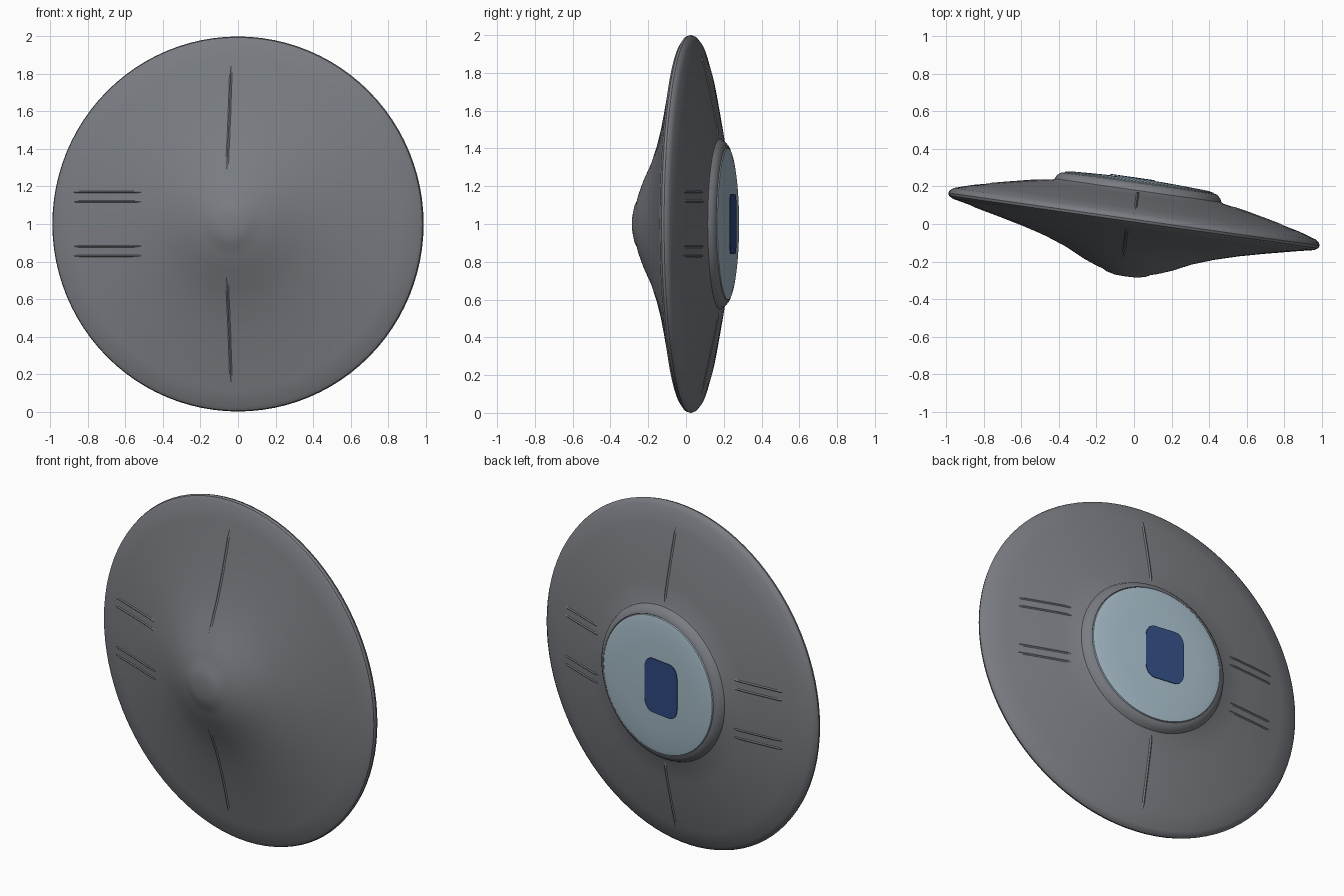
import bpy, bmesh
from math import sin, cos, pi, radians
from mathutils import Matrix

if "Cube" in bpy.data.objects:
    bpy.data.objects.remove(bpy.data.objects["Cube"])

# Whole saucer is swung slightly about the vertical axis
PLACE = Matrix.Translation((0, 0.025, 1.0)) @ Matrix.Rotation(radians(-8.1), 4, 'Z')

# Profiles as (radius, local y); front is -y
FRONT = [(0, -.308), (.06, -.306), (.105, -.295), (.13, -.282), (.17, -.27), (.24, -.243),
         (.34, -.195), (.45, -.155), (.58, -.117), (.72, -.083), (.88, -.047), (.975, -.027)]
RIM = [(.995, -.014), (1, 0), (.995, .014)]
BACK = [(.975, .03), (.88, .06), (.72, .097), (.58, .128), (.46, .15)]


def material(name, col):
    m = bpy.data.materials.new(name)
    m.diffuse_color = (*col, 1)
    m.use_nodes = True
    m.node_tree.nodes["Principled BSDF"].inputs["Base Color"].default_value = m.diffuse_color
    return m


HULL = material("hull_grey", (.19, .2, .22))
PALE = material("pale_blue", (.38, .5, .58))
DARK = material("deep_blue", (.03, .07, .22))


def finish(name, bm, mat, angle=35):
    bmesh.ops.remove_doubles(bm, verts=bm.verts, dist=1e-5)
    bmesh.ops.recalc_face_normals(bm, faces=bm.faces)
    me = bpy.data.meshes.new(name)
    bm.to_mesh(me)
    bm.free()
    ob = bpy.data.objects.new(name, me)
    bpy.context.collection.objects.link(ob)
    ob.matrix_world = PLACE
    me.materials.append(mat)
    bpy.ops.object.select_all(action='DESELECT')
    ob.select_set(True)
    bpy.context.view_layer.objects.active = ob
    bpy.ops.object.shade_smooth_by_angle(angle=radians(angle))
    return ob


def lathe(name, profile, mat, n=96):
    bm = bmesh.new()
    vs = [bm.verts.new((r, y, 0)) for r, y in profile]
    es = [bm.edges.new(p) for p in zip(vs, vs[1:])]
    bmesh.ops.spin(bm, geom=vs + es, cent=(0, 0, 0), axis=(0, 1, 0),
                   angle=2 * pi, steps=n, use_merge=True)
    return finish(name, bm, mat)


def depth(profile, r):
    pts = sorted(profile)
    for (r0, y0), (r1, y1) in zip(pts, pts[1:]):
        if r0 <= r <= r1:
            return y0 + (y1 - y0) * (r - r0) / (r1 - r0)
    return pts[-1][1]


# Thin seam rib that hugs the hull between two points of the disc
def rib(name, profile, side, a, b, width=.012, height=.006, n=14):
    bm = bmesh.new()
    dx, dz = b[0] - a[0], b[1] - a[1]
    ln = (dx * dx + dz * dz) ** .5
    px, pz = -dz / ln * width, dx / ln * width
    rows = []
    for i in range(n + 1):
        x, z = a[0] + dx * i / n, a[1] + dz * i / n
        y = depth(profile, (x * x + z * z) ** .5)
        lift = 0 if i in (0, n) else height
        rows.append([bm.verts.new((x + px * k, y + side * (lift if k == 0 else -.004), z + pz * k))
                     for k in (-1, 0, 1)])
    for p, q in zip(rows, rows[1:]):
        for k in (0, 1):
            bm.faces.new((p[k], p[k + 1], q[k + 1], q[k]))
        bm.faces.new((p[2], p[0], q[0], q[2]))
    for row in (rows[0], rows[-1]):
        bm.faces.new(row)
    finish(name, bm, HULL)


# Main body with blunt front nose and raised collar behind
COLLAR = [(.45, .155), (.44, .175), (.42, .192), (.405, .196), (.40, .19), (0, .19)]
lathe("saucer_hull", FRONT + RIM + BACK + COLLAR, HULL)

# Gently domed pale plate in the back
lathe("back_plate", [(.403, .188), (.40, .2), (.37, .206), (.25, .212), (.12, .217), (0, .219),], PALE)

# Dark blue central patch on the plate
bm = bmesh.new()
bmesh.ops.create_grid(bm, x_segments=1, y_segments=1, size=1)
bmesh.ops.bevel(bm, geom=bm.verts[:], offset=.45, segments=5, profile=.5, affect='VERTICES')
for v in bm.verts:
    v.co = (v.co.x * .12 - .04, .218, v.co.y * .16)
ext = bmesh.ops.extrude_face_region(bm, geom=bm.faces[:])
for v in [g for g in ext["geom"] if isinstance(g, bmesh.types.BMVert)]:
    v.co.y = .222
finish("blue_core", bm, DARK)

# Vertical seams, front and back
for sgn, tag in ((1, "upper"), (-1, "lower")):
    rib(f"front_{tag}_seam", FRONT, -1, (-.03, .28 * sgn), (-.03, .85 * sgn))
    rib(f"back_{tag}_seam", BACK, 1, (0, .47 * sgn), (0, .9 * sgn))
    # Paired short ribs at the sides
    for k, z in enumerate((.09, .14)):
        z = sgn * (z + .03)
        rib(f"front_{tag}_slot_{k}", FRONT, -1, (-.88, z), (-.5, z), .01, .005)
        for x in (-1, 1):
            rib(f"back_{tag}_slot_{k}_{'right' if x > 0 else 'left'}", BACK, 1,
                (.5 * x, z), (.8 * x, z), .01, .005)
